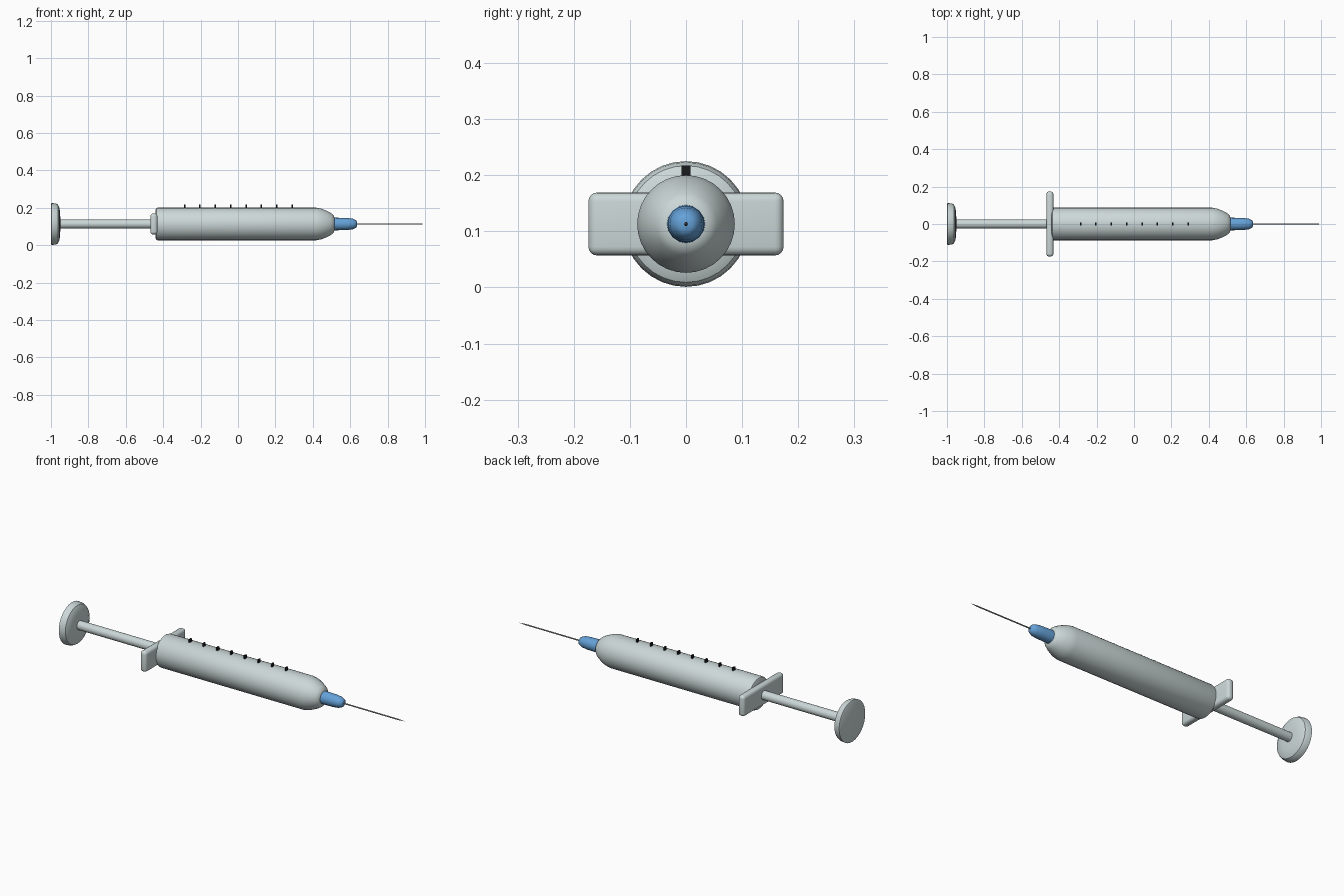
import bpy, bmesh, math
from mathutils import Matrix, Vector

AXIS_Z = 0.113

if "Cube" in bpy.data.objects:
    bpy.data.objects.remove(bpy.data.objects["Cube"], do_unlink=True)


def material(name, rgb, roughness=0.5):
    m = bpy.data.materials.new(name)
    m.use_nodes = True
    m.diffuse_color = (*rgb, 1)
    shader = m.node_tree.nodes["Principled BSDF"]
    shader.inputs["Base Color"].default_value = (*rgb, 1)
    shader.inputs["Roughness"].default_value = roughness
    return m


PLASTIC = material("pale grey plastic", (0.60, 0.68, 0.68))
BLUE = material("blue hub", (0.13, 0.36, 0.69))
BLACK = material("black marking", (0.01, 0.01, 0.012))
STEEL = material("needle steel", (0.35, 0.37, 0.38))


def finish(name, bm, mat, angle=35):
    bmesh.ops.recalc_face_normals(bm, faces=bm.faces)
    mesh = bpy.data.meshes.new(name)
    bm.to_mesh(mesh)
    bm.free()
    mesh.materials.append(mat)
    ob = bpy.data.objects.new(name, mesh)
    bpy.context.collection.objects.link(ob)
    bpy.ops.object.select_all(action="DESELECT")
    ob.select_set(True)
    bpy.context.view_layer.objects.active = ob
    bpy.ops.object.shade_smooth_by_angle(angle=math.radians(angle))
    return ob


def lathe(name, profile, mat, sides=32, angle=35):
    """Closed solid turned around the long axis from (x, radius) pairs."""
    bm = bmesh.new()
    rings = []
    for x, r in profile:
        rings.append([bm.verts.new((x, r * math.cos(a), AXIS_Z + r * math.sin(a)))
                      for a in (math.tau * i / sides for i in range(sides))])
    for a, b in zip(rings, rings[1:]):
        for i in range(sides):
            j = (i + 1) % sides
            bm.faces.new((a[i], a[j], b[j], b[i]))
    bm.faces.new(rings[0])
    bm.faces.new(rings[-1])
    return finish(name, bm, mat, angle)


def box(name, centre, size, mat, bevel=0.0):
    bm = bmesh.new()
    bmesh.ops.create_cube(bm, size=1, matrix=Matrix.Translation(Vector(centre))
                          @ Matrix.Diagonal((*size, 1)))
    if bevel:
        bmesh.ops.bevel(bm, geom=bm.edges[:], offset=bevel, segments=4,
                        profile=0.5, affect="EDGES")
    return finish(name, bm, mat)


# Plunger
lathe("thumb_disc", [(-1.0, 0.106), (-0.997, 0.112), (-0.975, 0.110), (-0.963, 0.104),
                     (-0.955, 0.088), (-0.951, 0.06), (-0.95, 0.03)], PLASTIC)
lathe("plunger_rod", [(-0.96, 0.024), (-0.44, 0.024)], PLASTIC, 24)

# Barrel and finger flange
box("finger_flange", (-0.45, 0, AXIS_Z), (0.038, 0.348, 0.112), PLASTIC, 0.0155)
lathe("barrel", [(-0.44, 0.078), (-0.437, 0.084), (-0.43, 0.087), (0.42, 0.087),
                 (0.45, 0.081), (0.48, 0.068), (0.502, 0.055), (0.513, 0.044),
                 (0.517, 0.03)], PLASTIC)

# Needle and its hub
lathe("needle_hub", [(0.51, 0.034), (0.58, 0.0325), (0.612, 0.029), (0.63, 0.021),
                     (0.636, 0.012)], BLUE, 16)
lathe("needle", [(0.63, 0.0035), (0.96, 0.0035), (1.0, 0.0004)], STEEL, 10)

# Dose markings along the top
for i in range(8):
    box(f"dose_mark_{i + 1}", (-0.286 + i * 0.0823, 0, 0.208), (0.008, 0.016, 0.018), BLACK)
